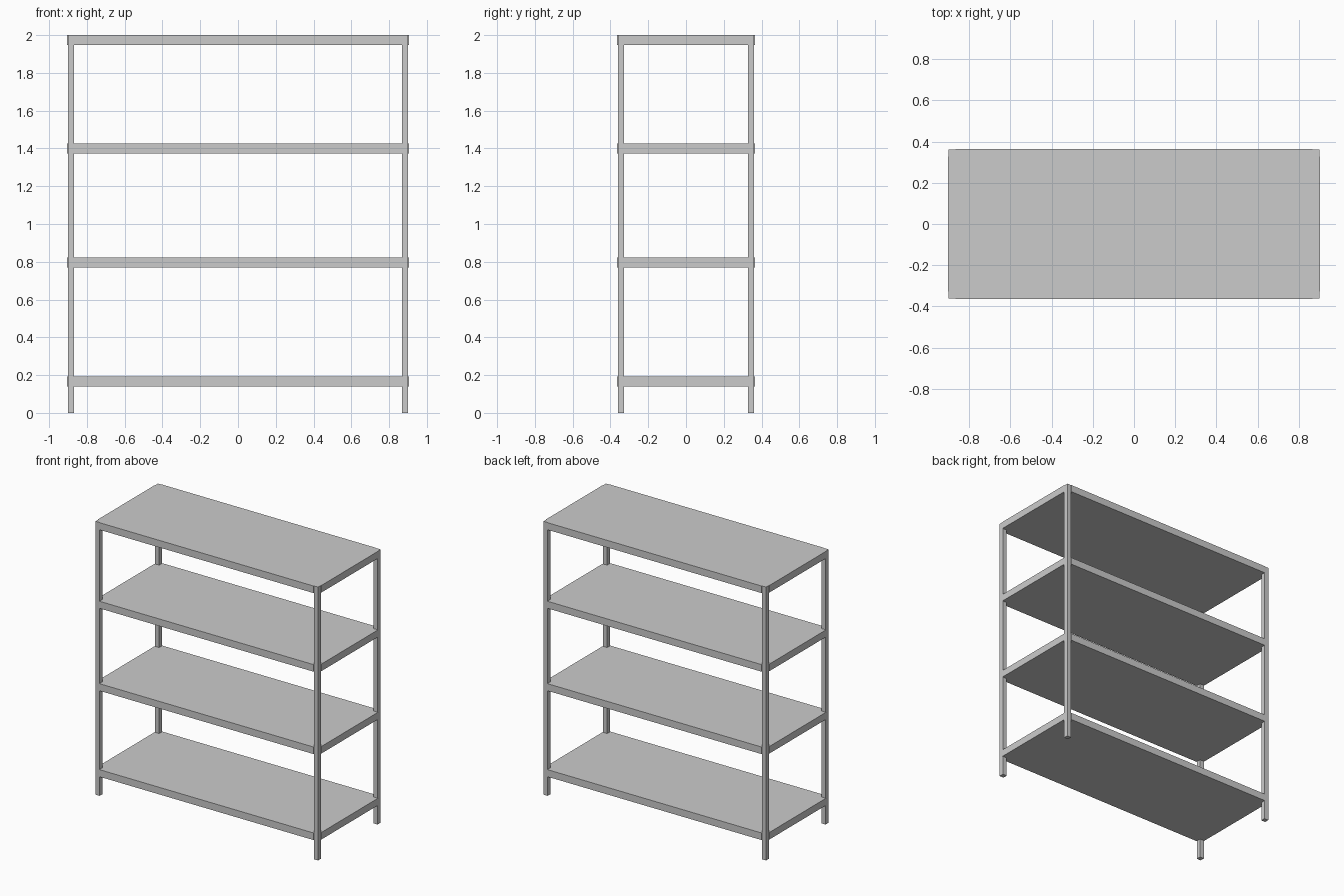
import bpy
import bmesh

if "Cube" in bpy.data.objects:
    bpy.data.objects.remove(bpy.data.objects["Cube"])

POST_X, POST_Y = 0.901, 0.361    # outer faces of the posts
POST = 0.034                     # post thickness
LIP = 0.003                      # shelves stand slightly proud of the posts
SHELF_T = 0.052


def prism(name, outline, z0, z1):
    """Extrude a flat outline from z0 up to z1."""
    bm = bmesh.new()
    face = bm.faces.new([bm.verts.new((x, y, z0)) for x, y in outline])
    top = bmesh.ops.extrude_face_region(bm, geom=[face])["geom"]
    bmesh.ops.translate(bm, vec=(0, 0, z1 - z0),
                        verts=[v for v in top if isinstance(v, bmesh.types.BMVert)])
    bmesh.ops.recalc_face_normals(bm, faces=bm.faces)
    mesh = bpy.data.meshes.new(name)
    bm.to_mesh(mesh)
    bm.free()
    obj = bpy.data.objects.new(name, mesh)
    bpy.context.collection.objects.link(obj)
    return obj


# Four square corner posts
for sy, depth in ((-1, "front"), (1, "back")):
    for sx, side in ((-1, "left"), (1, "right")):
        xo, yo = sx * POST_X, sy * POST_Y
        xi, yi = sx * (POST_X - POST), sy * (POST_Y - POST)
        prism(f"{depth}_{side}_post", [(xi, yi), (xo, yi), (xo, yo), (xi, yo)], 0, 2)

# Four shelves, notched at the corners to fit round the posts
X, Y = POST_X + LIP, POST_Y + LIP
nx, ny = POST_X - POST, POST_Y - POST
shelf = [(X, -ny), (X, ny), (nx, ny), (nx, Y), (-nx, Y), (-nx, ny),
         (-X, ny), (-X, -ny), (-nx, -ny), (-nx, -Y), (nx, -Y), (nx, -ny)]
for i, top in enumerate((0.193, 0.822, 1.425, 2.0), 1):
    prism(f"shelf_{i}", shelf, top - SHELF_T, top)
